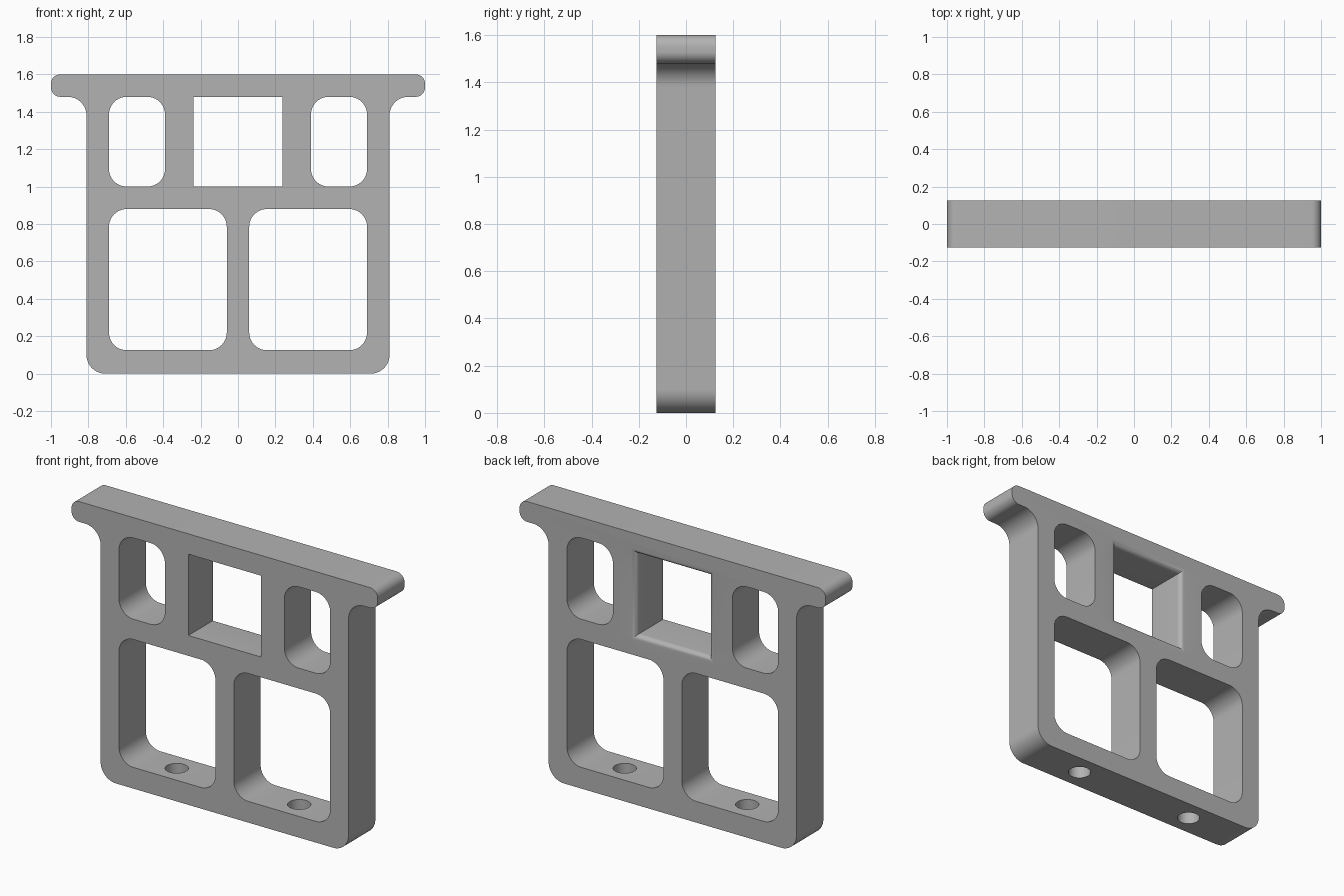
import bpy, bmesh
from math import sin, cos, pi, radians
from mathutils import Vector

cube = bpy.data.objects.get("Cube")
if cube:
    bpy.data.objects.remove(cube, do_unlink=True)

DEPTH = 0.125      # half thickness of the frame
STEPS = 10         # segments per rounded corner

grey = bpy.data.materials.new("plain grey")
grey.use_nodes = True
colour = (0.45, 0.45, 0.45, 1)
grey.diffuse_color = colour
grey.node_tree.nodes["Principled BSDF"].inputs["Base Color"].default_value = colour


def rounded(corners):
    """Round each right-angled (x, z, radius) corner, inward or outward."""
    out = []
    for i, (x, z, r) in enumerate(corners):
        p = Vector((x, z))
        a = (Vector(corners[i - 1][:2]) - p).normalized()
        b = (Vector(corners[(i + 1) % len(corners)][:2]) - p).normalized()
        if r == 0:
            out.append(p)
            continue
        centre = p + r * (a + b)
        for k in range(STEPS + 1):
            t = k / STEPS * pi / 2
            out.append(centre - r * (b * cos(t) + a * sin(t)))
    return out


def box(x0, x1, z0, z1, r=0):
    return rounded([(x0, z0, r), (x1, z0, r), (x1, z1, r), (x0, z1, r)])


def loft(name, rings):
    """Solid through a list of (y, outline) rings, capped at both ends."""
    bm = bmesh.new()
    loops = [[bm.verts.new((p.x, y, p.y)) for p in pts] for y, pts in rings]
    bm.faces.new(loops[0])
    bm.faces.new(loops[-1][::-1])
    for a, b in zip(loops, loops[1:]):
        for i in range(len(a)):
            bm.faces.new((a[i - 1], b[i - 1], b[i], a[i]))
    bmesh.ops.recalc_face_normals(bm, faces=bm.faces)
    mesh = bpy.data.meshes.new(name)
    bm.to_mesh(mesh)
    bm.free()
    mesh.materials.append(grey)
    obj = bpy.data.objects.new(name, mesh)
    bpy.context.collection.objects.link(obj)
    return obj


def cut(target, cutter):
    cutter.hide_render = True
    bpy.context.view_layer.objects.active = target
    mod = target.modifiers.new("cut", "BOOLEAN")
    mod.operation, mod.solver, mod.object = "DIFFERENCE", "EXACT", cutter
    bpy.ops.object.modifier_apply(modifier=mod.name)
    bpy.data.objects.remove(cutter, do_unlink=True)


# Frame plate with overhanging top bar
right_half = [(0.81, 0, 0.1), (0.81, 1.48, 0.1), (1, 1.48, 0.05), (1, 1.6, 0.05)]
left_half = [(-x, z, r) for x, z, r in reversed(right_half)]
outline = rounded(right_half + left_half)
frame = loft("bracket_frame", [(-DEPTH, outline), (DEPTH, outline)])

# Rounded openings and vertical screw holes, mirrored
for side in (-1, 1):
    for x0, x1, z0, z1 in ((0.39, 0.69, 1.0, 1.48), (0.06, 0.69, 0.125, 0.88)):
        hole = box(*sorted((side * x0, side * x1)), z0, z1, 0.095)
        cut(frame, loft("opening_cutter", [(-0.3, hole), (0.3, hole)]))
    bpy.ops.mesh.primitive_cylinder_add(vertices=40, radius=0.0625, depth=0.3,
                                        location=(side * 0.4, 0, 0.06))
    cut(frame, bpy.context.object)

# Square window, its back edge rounded over
ROUND = 0.03
rings = [(-0.3, 0), (DEPTH - ROUND, 0)]
for k in range(1, 9):
    t = k / 8 * pi / 2
    rings.append((DEPTH - ROUND + ROUND * sin(t), ROUND * (1 - cos(t))))
rings.append((0.3, ROUND))
cut(frame, loft("window_cutter", [
    (y, box(-0.237 - g, 0.237 + g, 1.0 - g, 1.48 + g)) for y, g in rings]))

# Smooth the rounded corners, keep edges sharp
bpy.ops.object.select_all(action="DESELECT")
frame.select_set(True)
bpy.context.view_layer.objects.active = frame
bpy.ops.object.shade_smooth_by_angle(angle=radians(30))
